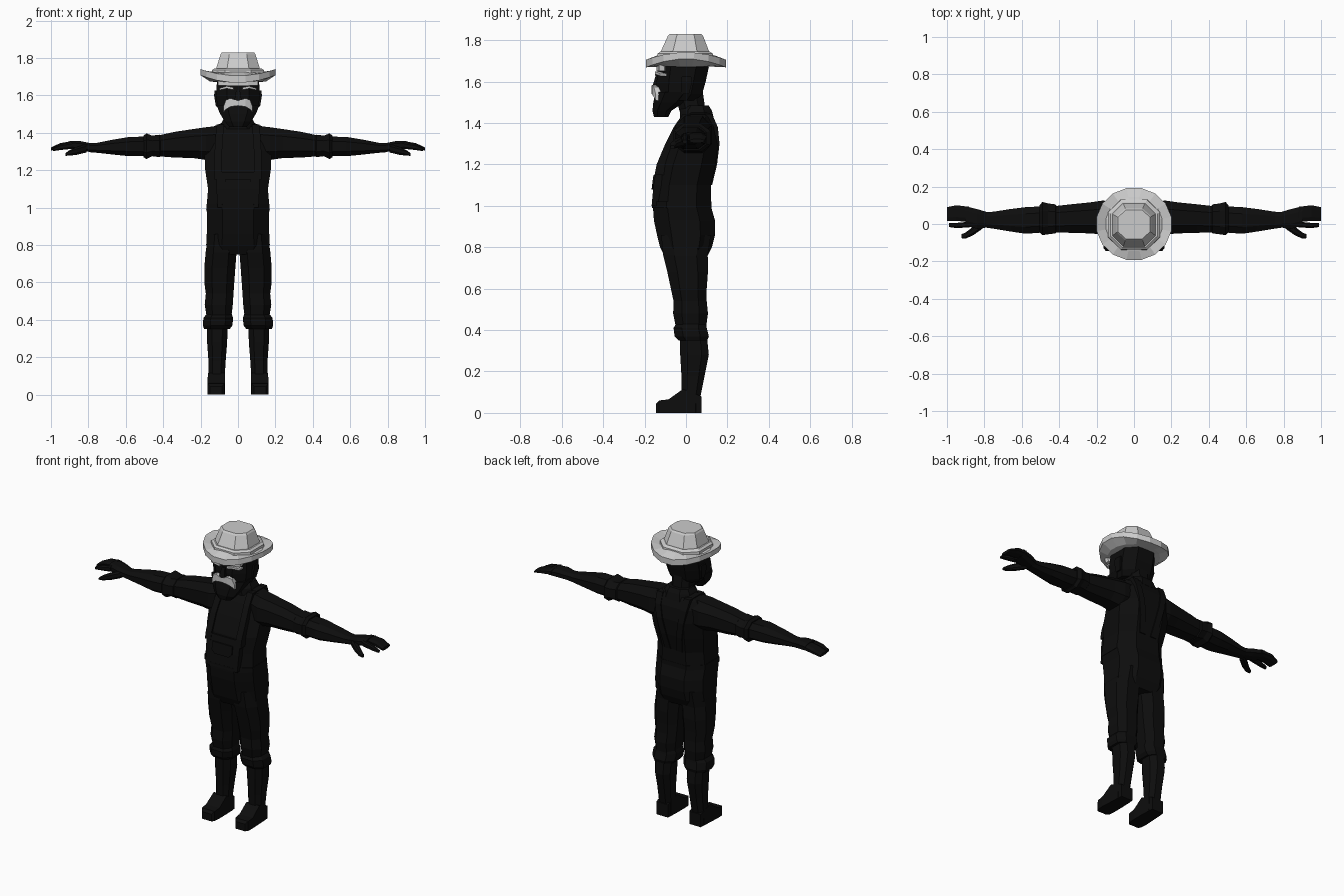
import bpy, bmesh, math


def material(name, v):
    m = bpy.data.materials.new(name)
    m.diffuse_color = (v, v, v, 1)
    return m


BLACK = material("near black", 0.004)
GREY = material("light grey", 0.6)


def mesh_object(name, rings, mat, mirror=False):
    """Skin closed rings of points into a capped solid."""
    bm = bmesh.new()
    loops = [[bm.verts.new(p) for p in r] for r in rings]
    n = len(loops[0])
    for a, b in zip(loops, loops[1:]):
        for i in range(n):
            j = (i + 1) % n
            bm.faces.new((a[i], a[j], b[j], b[i]))
    bm.faces.new(loops[0][::-1])
    bm.faces.new(loops[-1])
    bmesh.ops.recalc_face_normals(bm, faces=bm.faces)
    me = bpy.data.meshes.new(name)
    bm.to_mesh(me)
    bm.free()
    me.materials.append(mat)
    ob = bpy.data.objects.new(name, me)
    bpy.context.collection.objects.link(ob)
    if mirror:
        ob.modifiers.new("Mirror", 'MIRROR')
    return ob


OCT = [(1, -.5), (1, .5), (.5, 1), (-.5, 1), (-1, .5), (-1, -.5), (-.5, -1), (.5, -1)]
BOX = [(1, -1), (1, 1), (-1, 1), (-1, -1)]


def loft(name, axis, rows, mat=BLACK, mirror=False, shape=OCT):
    """Rows: position on axis, then min/max of the two other axes in xyz order."""
    rings = []
    for t, a0, a1, b0, b1 in rows:
        ring = []
        for u, v in shape:
            p = [(a0 + a1) / 2 + u * (a1 - a0) / 2, (b0 + b1) / 2 + v * (b1 - b0) / 2]
            p.insert("xyz".index(axis), t)
            ring.append(p)
        rings.append(ring)
    return mesh_object(name, rings, mat, mirror)


# Torso and hips
loft("torso", "z", [
    (.75, -.15, .15, -.10, .10), (.80, -.17, .17, -.125, .125), (.86, -.167, .167, -.14, .14),
    (.93, -.165, .165, -.155, .14), (1.0, -.168, .168, -.16, .12), (1.1, -.16, .16, -.148, .12),
    (1.2, -.175, .175, -.13, .143), (1.3, -.18, .18, -.09, .155), (1.38, -.175, .175, -.05, .148),
    (1.43, -.14, .14, -.015, .13), (1.46, -.07, .07, 0, .11)])
loft("waistband", "z", [(.99, -.17, .17, -.165, .122), (1.02, -.168, .168, -.165, .122)])

# Overall bib, pocket and straps
loft("bib", "z", [(1.0, -.11, .11, -.166, -.1), (1.1, -.115, .115, -.157, -.1),
                  (1.19, -.115, .115, -.142, -.08)], shape=BOX)
loft("bib_pocket", "z", [(1.08, -.05, .05, -.166, -.1), (1.1, -.07, .07, -.164, -.1),
                         (1.15, -.07, .07, -.157, -.1)], shape=BOX)
loft("front_strap", "z", [(1.15, .085, .125, -.152, -.1), (1.2, .085, .125, -.142, -.08),
                          (1.3, .085, .125, -.1, -.04), (1.38, .08, .12, -.06, 0),
                          (1.445, .075, .115, -.015, .08)], mirror=True, shape=BOX)
loft("back_strap", "z", [(1.1, .02, .06, .08, .126), (1.2, .035, .075, .1, .15),
                         (1.3, .055, .095, .1, .162), (1.38, .07, .11, .09, .154),
                         (1.445, .075, .115, .03, .125)], mirror=True, shape=BOX)

# Collar and neck
loft("collar", "z", [(1.42, -.1, .1, -.03, .135), (1.46, -.085, .085, -.03, .125),
                     (1.485, -.07, .07, -.005, .11)])
loft("neck", "z", [(1.42, -.06, .06, -.02, .1), (1.56, -.06, .06, -.06, .08)])

# Trouser legs with rolled cuffs
loft("trouser_leg", "z", [
    (.86, .015, .16, -.12, .12), (.76, .008, .173, -.11, .105), (.68, .014, .18, -.09, .106),
    (.6, .02, .18, -.073, .1), (.54, .024, .172, -.06, .1), (.48, .028, .178, -.062, .106),
    (.42, .035, .168, -.05, .098)], mirror=True)
loft("trouser_cuff", "z", [
    (.435, .035, .165, -.045, .095), (.41, .026, .185, -.06, .1), (.37, .03, .188, -.055, .11),
    (.35, .045, .18, -.035, .103)], mirror=True)

# Boots
loft("boot_shaft", "z", [
    (.38, .055, .167, -.03, .1), (.28, .058, .165, -.028, .11), (.18, .066, .158, -.022, .09),
    (.08, .072, .156, -.02, .07), (0, .072, .158, -.04, .074)], mirror=True)
loft("boot_foot", "y", [
    (-.145, .085, .15, 0, .045), (-.13, .072, .162, 0, .06), (-.085, .07, .164, 0, .065),
    (-.015, .07, .16, 0, .115), (.074, .075, .155, 0, .08)], mirror=True, shape=BOX)

# Arms with rolled sleeves
loft("sleeve", "x", [
    (.08, -.03, .12, 1.26, 1.44), (.17, -.055, .125, 1.255, 1.43), (.24, -.05, .115, 1.265, 1.42),
    (.34, -.047, .105, 1.268, 1.405), (.43, -.045, .095, 1.275, 1.385)], mirror=True)
loft("sleeve_cuff", "x", [
    (.41, -.04, .09, 1.28, 1.38), (.42, -.05, .105, 1.27, 1.39), (.46, -.055, .11, 1.275, 1.385),
    (.49, -.06, .118, 1.26, 1.397), (.505, -.045, .1, 1.27, 1.385)], mirror=True)
loft("forearm", "x", [
    (.48, -.045, .095, 1.275, 1.38), (.58, -.052, .09, 1.275, 1.378), (.66, -.04, .08, 1.283, 1.365),
    (.75, -.025, .066, 1.293, 1.347), (.80, -.018, .062, 1.297, 1.345)], mirror=True)

# Hands
loft("palm", "x", [
    (.78, -.018, .062, 1.297, 1.343), (.84, -.025, .08, 1.305, 1.355),
    (.9, -.01, .095, 1.315, 1.357)], mirror=True)
loft("fingers", "x", [
    (.88, .012, .092, 1.318, 1.357), (.95, .016, .1, 1.315, 1.345),
    (1.0, .016, .09, 1.305, 1.322)], mirror=True)
loft("index_finger", "x", [
    (.88, -.018, .012, 1.315, 1.352), (.95, -.022, .006, 1.308, 1.338),
    (.99, -.016, .004, 1.302, 1.318)], mirror=True)
loft("thumb", "x", [
    (.81, -.025, .02, 1.295, 1.34), (.86, -.06, -.015, 1.283, 1.325),
    (.9, -.078, -.045, 1.278, 1.308), (.922, -.076, -.055, 1.277, 1.292)], mirror=True)

# Head with beard, nose and ears
loft("head", "z", [
    (1.51, -.095, .095, -.13, .05), (1.54, -.11, .11, -.14, .078), (1.6, -.117, .117, -.142, .095),
    (1.67, -.113, .113, -.135, .11), (1.72, -.1, .1, -.12, .1)])
loft("beard", "z", [
    (1.43, -.045, .045, -.155, -.085), (1.46, -.07, .07, -.162, -.07),
    (1.5, -.095, .095, -.158, -.01), (1.55, -.116, .116, -.147, .04)])
loft("nose", "z", [(1.555, -.02, .02, -.163, -.12), (1.57, -.02, .02, -.165, -.12),
                   (1.63, -.01, .01, -.146, -.12)], shape=BOX)
loft("ear", "z", [(1.54, .1, .118, -.02, .015), (1.6, .1, .128, -.025, .03),
                  (1.625, .1, .125, -.02, .025)], mirror=True, shape=BOX)

# Pale moustache, eyebrows and fringe
loft("moustache", "x", [
    (0, -.167, -.13, 1.545, 1.57), (.04, -.165, -.13, 1.54, 1.585),
    (.065, -.155, -.12, 1.525, 1.575), (.078, -.147, -.11, 1.51, 1.54)],
    GREY, True, BOX)
loft("eyebrow", "x", [
    (.025, -.15, -.12, 1.63, 1.643), (.06, -.15, -.12, 1.637, 1.65),
    (.1, -.125, -.09, 1.628, 1.638)], GREY, True, BOX)
loft("fringe", "z", [(1.652, -.105, .105, -.143, -.09), (1.69, -.11, .11, -.143, -.09)], GREY)


# Hat brim, curled up at the sides
def brim_ring(r, z_front, z_side, n=16):
    ring = []
    for i in range(n):
        a = 2 * math.pi * (i + .5) / n
        z = z_front + (z_side - z_front) * math.cos(a) ** 2
        ring.append((r * math.cos(a) * 1.02, r * math.sin(a) * .98, z))
    return ring


mesh_object("hat_brim", [
    brim_ring(.11, 1.675, 1.67), brim_ring(.15, 1.672, 1.675), brim_ring(.2, 1.668, 1.71),
    brim_ring(.2, 1.705, 1.742), brim_ring(.15, 1.725, 1.715), brim_ring(.11, 1.735, 1.735)], GREY)

# Hat band and crown
loft("hat_band", "z", [(1.69, -.14, .14, -.14, .135), (1.735, -.138, .138, -.137, .13),
                       (1.745, -.125, .125, -.125, .115)], GREY)
loft("hat_crown", "z", [(1.72, -.122, .122, -.125, .115), (1.75, -.115, .115, -.12, .11),
                        (1.82, -.093, .093, -.088, .083), (1.83, -.086, .086, -.08, .075)], GREY)
